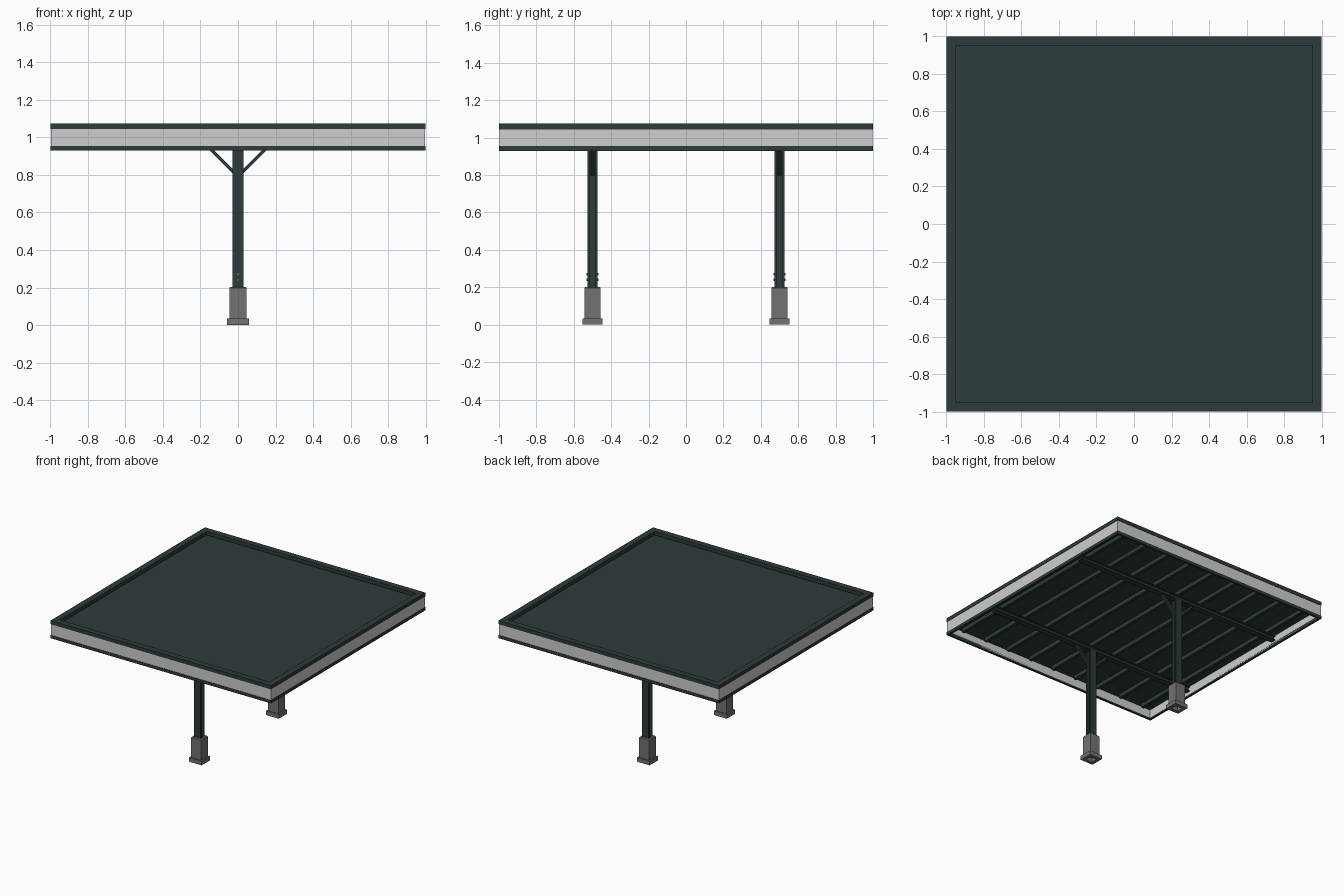
import bpy, bmesh, math
from mathutils import Matrix

if "Cube" in bpy.data.objects:
    bpy.data.objects.remove(bpy.data.objects["Cube"])


def material(name, rgb):
    m = bpy.data.materials.new(name)
    m.diffuse_color = (*rgb, 1)
    m.use_nodes = True
    m.node_tree.nodes["Principled BSDF"].inputs["Base Color"].default_value = m.diffuse_color
    return m


DARK = material("dark green steel", (0.027, 0.043, 0.043))
LIGHT = material("pale grey fascia", (0.62, 0.62, 0.64))
GREY = material("mid grey cover", (0.17, 0.17, 0.17))


def finish(name, bm, mat):
    bmesh.ops.recalc_face_normals(bm, faces=bm.faces)
    me = bpy.data.meshes.new(name)
    bm.to_mesh(me)
    bm.free()
    me.materials.append(mat)
    ob = bpy.data.objects.new(name, me)
    bpy.context.collection.objects.link(ob)
    return ob


def box(name, mat, centre, size, tilt=0):
    """Box, optionally tilted about y."""
    bm = bmesh.new()
    bmesh.ops.create_cube(bm, size=1, matrix=Matrix.Translation(centre)
                          @ Matrix.Rotation(tilt, 4, 'Y') @ Matrix.Diagonal((*size, 1)))
    return finish(name, bm, mat)


def square_ring(name, mat, profile, hx=0, hy=0, centre=(0, 0)):
    """Sweep a closed (offset, z) profile around a mitred rectangle."""
    bm = bmesh.new()
    loops = []
    for sx, sy in ((-1, -1), (1, -1), (1, 1), (-1, 1)):
        loops.append([bm.verts.new((centre[0] + sx * (hx + o), centre[1] + sy * (hy + o), z))
                      for o, z in profile])
    n = len(profile)
    for i in range(4):
        a, b = loops[i], loops[(i + 1) % 4]
        for j in range(n):
            k = (j + 1) % n
            bm.faces.new((a[j], b[j], b[k], a[k]))
    return finish(name, bm, mat)


def rect(o0, o1, z0, z1):
    return [(o0, z0), (o1, z0), (o1, z1), (o0, z1)]


# Canopy edge: dark trims above and below a pale fascia
square_ring("top_trim", DARK, rect(-0.05, 0, 1.045, 1.075), 1, 1)
square_ring("fascia_panel", LIGHT, rect(-0.018, -0.003, 0.94, 1.045), 1, 1)
square_ring("bottom_trim", DARK, rect(-0.018, 0, 0.93, 0.955), 1, 1)

# Roof deck, recessed below the rim, with ribs underneath
box("roof_deck", DARK, (0, 0, 1.02), (1.96, 1.96, 0.03))
RIBS = 9
for i in range(RIBS):
    x = -0.88 + 1.76 * i / (RIBS - 1)
    box("deck_rib", DARK, (x, 0, 0.99), (0.025, 1.9, 0.034))

for y in (-0.5, 0.5):
    # Cross beam with a flanged section
    box("beam_web", DARK, (0, y, 0.955), (1.9, 0.015, 0.04))
    for z in (0.939, 0.971):
        box("beam_flange", DARK, (0, y, z), (1.9, 0.045, 0.008))

    # H-section post: flanges face front and back
    box("post_web", DARK, (0, y, 0.485), (0.012, 0.045, 0.9))
    for s in (-1, 1):
        box("post_flange", DARK, (0, y + s * 0.021, 0.485), (0.058, 0.009, 0.9))
        # Diagonal brace to the beam
        box("brace", DARK, (s * 0.08, y, 0.872), (0.19, 0.022, 0.018), -s * math.radians(45))
        # Bolts above the base cover
        for x in (-0.0, ):
            for z in (0.24, 0.27):
                bm = bmesh.new()
                bmesh.ops.create_cone(bm, cap_ends=True, segments=6, radius1=0.006,
                                      radius2=0.006, depth=0.008,
                                      matrix=Matrix.Translation((x, y + s * 0.0285, z))
                                      @ Matrix.Rotation(math.pi / 2, 4, 'X'))
                finish("post_bolt", bm, GREY)

    # Hollow base cover with a plinth and bevelled cap
    square_ring("base_cover", GREY,
                [(-0.015, 0.03), (0, 0.03), (0, 0.197), (-0.006, 0.203), (-0.018, 0.203)],
                0.046, 0.044, (0, y))
    square_ring("base_plinth", GREY, rect(-0.028, 0, 0, 0.034), 0.058, 0.054, (0, y))
